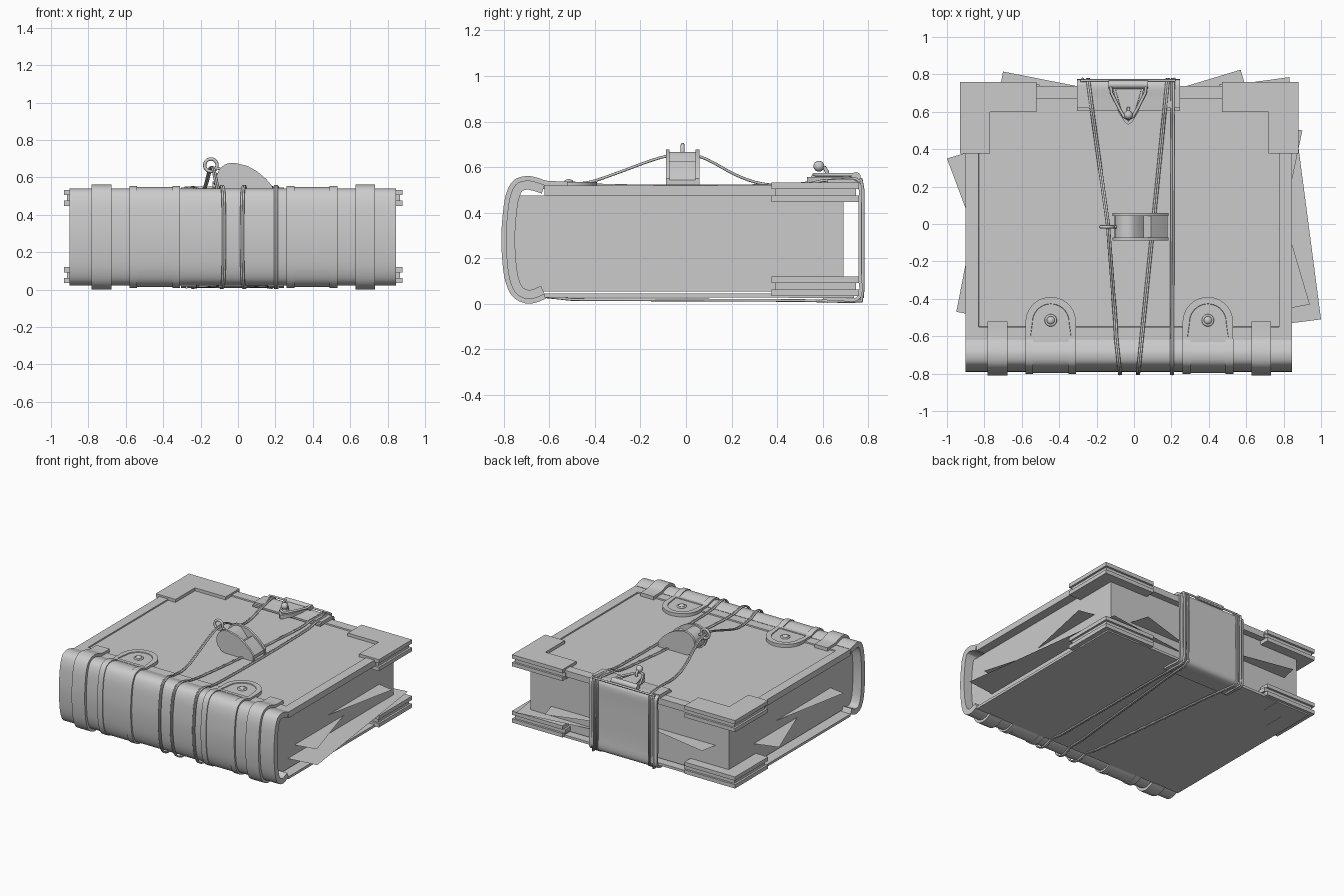
import bpy, bmesh, math
from mathutils import Vector

if "Cube" in bpy.data.objects:
    bpy.data.objects.remove(bpy.data.objects["Cube"])

MID = -0.025          # x of the book's mirror plane


def finish(name, bm, smooth=True):
    bmesh.ops.recalc_face_normals(bm, faces=bm.faces)
    me = bpy.data.meshes.new(name)
    bm.to_mesh(me)
    bm.free()
    ob = bpy.data.objects.new(name, me)
    bpy.context.collection.objects.link(ob)
    if smooth:
        bpy.ops.object.select_all(action='DESELECT')
        ob.select_set(True)
        bpy.context.view_layer.objects.active = ob
        bpy.ops.object.shade_smooth_by_angle(angle=math.radians(35))
    return ob


def prism(name, outline, lo, hi, axis='z', inset=0, depth=0):
    """Extrude a 2D outline along an axis; optionally step the far face inside a rim."""
    put = {'z': lambda a, b, c: (a, b, c), 'y': lambda a, b, c: (a, c, b),
           'x': lambda a, b, c: (c, a, b)}[axis]
    bm = bmesh.new()
    v0 = [bm.verts.new(put(a, b, lo)) for a, b in outline]
    v1 = [bm.verts.new(put(a, b, hi)) for a, b in outline]
    n = len(outline)
    bm.faces.new(v0[::-1])
    top = bm.faces.new(v1)
    for i in range(n):
        bm.faces.new((v0[i], v0[(i + 1) % n], v1[(i + 1) % n], v1[i]))
    bmesh.ops.recalc_face_normals(bm, faces=bm.faces)
    if inset:
        bmesh.ops.inset_region(bm, faces=[top], thickness=inset)
        bmesh.ops.inset_region(bm, faces=[top], thickness=0.002)
        bmesh.ops.translate(bm, verts=top.verts, vec=put(0, 0, depth))
    return finish(name, bm)


def rect(x0, x1, y0, y1):
    return [(x0, y0), (x1, y0), (x1, y1), (x0, y1)]


def spline(pts, n=4):
    """Catmull-Rom through 2D points."""
    p = [Vector(q) for q in pts]
    p = [2 * p[0] - p[1]] + p + [2 * p[-1] - p[-2]]
    out = []
    for i in range(1, len(p) - 2):
        a, b, c, d = p[i - 1:i + 3]
        for k in range(n):
            t = k / n
            out.append(0.5 * (2 * b + (c - a) * t + (2 * a - 5 * b + 4 * c - d) * t ** 2
                              + (3 * b - a - 3 * c + d) * t ** 3))
    return out + [p[-2]]


def offset(path, d):
    out = []
    for i, q in enumerate(path):
        t = (path[min(i + 1, len(path) - 1)] - path[max(i - 1, 0)]).normalized()
        out.append((q.x + t.y * d, q.y - t.x * d))
    return out


def strip(name, x0, x1, path, out, inn):
    """Band of leather following a y-z path between two x positions."""
    return prism(name, offset(path, out) + offset(path, inn)[::-1], x0, x1, 'x')


def wire(name, pts, r, closed=False):
    cu = bpy.data.curves.new(name, 'CURVE')
    cu.dimensions = '3D'
    cu.bevel_depth = r
    cu.bevel_resolution = 2
    cu.use_fill_caps = True
    s = cu.splines.new('POLY')
    s.points.add(len(pts) - 1)
    for p, q in zip(s.points, pts):
        p.co = (*q, 1)
    s.use_cyclic_u = closed
    ob = bpy.data.objects.new(name, cu)
    bpy.context.collection.objects.link(ob)


def ball(name, loc, r, sz=1):
    bpy.ops.mesh.primitive_uv_sphere_add(segments=20, ring_count=12, radius=r, location=loc)
    ob = bpy.context.object
    ob.name = name
    ob.scale.z = sz
    bpy.ops.object.shade_smooth()


def ring(name, loc, R, r, rot=(0, 0, 0)):
    bpy.ops.mesh.primitive_torus_add(location=loc, rotation=rot, major_radius=R, minor_radius=r,
                                     major_segments=28, minor_segments=8)
    bpy.context.object.name = name
    bpy.ops.object.shade_smooth()


# Covers and page block
prism('top_cover', rect(-0.90, 0.845, -0.62, 0.738), 0.475, 0.52, 'z', 0.098, -0.009)
prism('bottom_cover', rect(-0.90, 0.845, -0.62, 0.738), 0.028, 0.046)
prism('page_block', rect(-0.83, 0.78, -0.752, 0.69), 0.055, 0.476)

# Loose sheets poking out of the block
sheets = [(0.13, [(1, -.51), (.83, .785), (-.68, .58), (-.5, -.7)]),
          (0.20, [(-1, .35), (.57, .825), (.94, -.43), (-.6, -.72)]),
          (0.27, [(-.7, .815), (.9, .5), (.64, -.74), (-.95, -.47)])]
for z, quad in sheets:
    bm = bmesh.new()
    bm.faces.new([bm.verts.new((x, y, z)) for x, y in quad])
    finish('loose_sheet', bm, False)

# Rounded spine with raised bands
upper = [(-.62, .522), (-.66, .535), (-.70, .541), (-.745, .525), (-.772, .47), (-.785, .38)]
lower = [(-.785, .18), (-.772, .10), (-.745, .045), (-.70, .022), (-.66, .026), (-.62, .043)]
core = spline(upper + [(-.79, .285)] + lower)
strip('spine', -0.90, 0.845, core, 0, -0.04)
wrap = spline([(-.52, .518), (-.57, .518)] + upper + [(-.79, .285)] + lower)
for s in (-1, 1):
    x = MID + s * 0.705
    strip('spine_band', x - 0.053, x + 0.053, wrap, 0.02, -0.005)

# Hinge straps with arched tabs and rivets
for s in (-1, 1):
    x = MID + s * 0.42
    strip('hinge_strap', x - 0.13, x + 0.13, core, 0.007, -0.005)
    for e in (-1, 1):
        xe = x + e * 0.115
        strip('strap_edge', xe - 0.021, xe + 0.021, core, 0.013, -0.005)
    arch = [(x + 0.135 * math.cos(a), -0.525 + 0.135 * math.sin(a))
            for a in [math.pi * k / 20 for k in range(21)]]
    prism('strap_tab', [(x + 0.135, -0.63)] + arch + [(x - 0.135, -0.63)],
          0.505, 0.535, 'z', 0.036, -0.006)
    ring('rivet_ring', (x, -0.515, 0.531), 0.026, 0.007)
    ball('rivet', (x, -0.515, 0.532), 0.022, 0.7)

# Layered corner guards, mirrored left and right, top and bottom
for s in (-1, 1):
    for base in (0.035, 0.448):
        for lo, hi, g in ((0, .028, 0), (.028, .057, .015), (.057, .085, 0)):
            ell = [(.905 - g, .76 - g), (.495 - g, .76 - g), (.495 - g, .60),
                   (.745, .60), (.745, .376 + g), (.905 - g, .376 + g)]
            prism('corner_guard', [(MID + s * x, y) for x, y in ell], base + lo, base + hi)
    # guard flats showing on the underside
    flat_l = [(.87, .738), (.60, .738), (.60, .60), (.745, .60), (.745, .45), (.87, .45)]
    prism('corner_underplate', [(MID + s * x, y) for x, y in flat_l], 0.025, 0.036)

# Fore-edge strap
fore = spline([(.60, .024), (.68, .02), (.74, .018), (.766, .05), (.763, .16), (.763, .4),
               (.764, .51), (.74, .534), (.68, .53), (.605, .525)])
strip('fore_edge_strap', -0.305, 0.245, fore, 0.007, -0.007)
for s in (-1, 1):
    prism('strap_end_plate', rect(*sorted((MID - .005 + s * .20, MID - .005 + s * .275)), .62, .74),
          0.52, 0.546)

# Clasp: plate, hinge pin, wire loop and knob
cx = -0.03
prism('clasp_plate', [(cx + a, b) for a, b in ((-.085, .735), (-.055, .60), (-.02, .545), (0, .53),
                                              (.02, .545), (.055, .60), (.085, .735))],
      0.53, 0.557, 'z', 0.018, 0.006)
prism('clasp_hinge', [(0.745 + .021 * math.cos(k * math.pi / 8), .557 + .021 * math.sin(k * math.pi / 8))
                      for k in range(16)], cx - .105, cx + .105, 'x')
wire('clasp_loop', [(cx + a, b, .567) for a, b in ((-.095, .74), (-.09, .70), (-.05, .62), (-.025, .575),
                    (0, .562), (.025, .575), (.05, .62), (.09, .70), (.095, .74))], 0.008)
wire('knob_stem', [(cx, .615, .555), (cx, .618, .58), (cx, .608, .597), (cx, .585, .605)], 0.009)
ball('clasp_knob', (cx, .583, .604), 0.024)

# Whistle lying on the cover
wc = Vector((-0.03, 0.594))


def barrel(r, a0, a1, n=18):
    return [(wc.x + r * math.cos(math.radians(a0 + (a1 - a0) * k / n)),
             wc.y + r * math.sin(math.radians(a0 + (a1 - a0) * k / n))) for k in range(n + 1)]


side = barrel(.084, 75, 270) + [(.185, .511), (.185, .55), (.15, .592), (.10, .633), (.05, .661)]
prism('whistle_side', side, -0.088, -0.072, 'y')
prism('whistle_side', side, 0.042, 0.06, 'y')
body = barrel(.073, 68, 270) + [(.18, .521), (.18, .544), (.14, .584), (.09, .624), (.05, .60)]
prism('whistle_body', body, -0.073, 0.043, 'y')
RC = Vector((-0.145, -0.015, 0.665))
ring('whistle_ring', RC, 0.033, 0.009, (math.pi / 2, 0, 0))
wire('whistle_lug', [RC + Vector(v) for v in ((.035, 0, -.05), (.018, 0, -.045), (.014, 0, -.028),
                                              (.03, 0, -.015), (.05, 0, -.02))], 0.008)

# Doubled cords: over the cover, round the spine, under and up the fore edge
around = [Vector(q) for q in offset(core, 0.013)]
rise = [(.60, .541), (.45, .522), (.33, .528), (.22, .565), (.1, .63), (.03, .652), (-.06, .652),
        (-.15, .63), (-.3, .575), (-.42, .535), (-.52, .525)]
flat = [(.60, .541), (.5, .524), (.2, .518), (-.2, .518), (-.52, .525)]
for xf, xs, top, bend in ((-.245, -.075, rise, .022), (.18, .022, flat, 0), (.207, .203, flat, 0)):
    loop = [Vector(q) for q in ((.773, .50), (.772, .53), (.745, .549))] + spline(top)
    n_top = len(loop)
    loop += around + [Vector(q) for q in ((-.5, .019), (.5, .015), (.74, .009), (.776, .03))]
    for d in (-.005, .005):
        wire('cord', [(xs + (xf - xs) * (q.x + .8) / 1.57 + d
                       + (bend * max(0, 1 - abs(q.x) / .7) if i < n_top else 0), q.x, q.y)
                      for i, q in enumerate(loop)], 0.006, True)
# Cross cord along the fore edge
wire('fore_edge_cord', [(-.285, .766, .543), (-.24, .768, .545), (.18, .768, .545), (.22, .766, .543)], 0.007)
for x in (-.275, .215):
    wire('fore_edge_cord', [(x, .768, .545), (x, .776, .5), (x, .776, .06), (x, .77, .012), (x, .62, .012)], 0.007)
